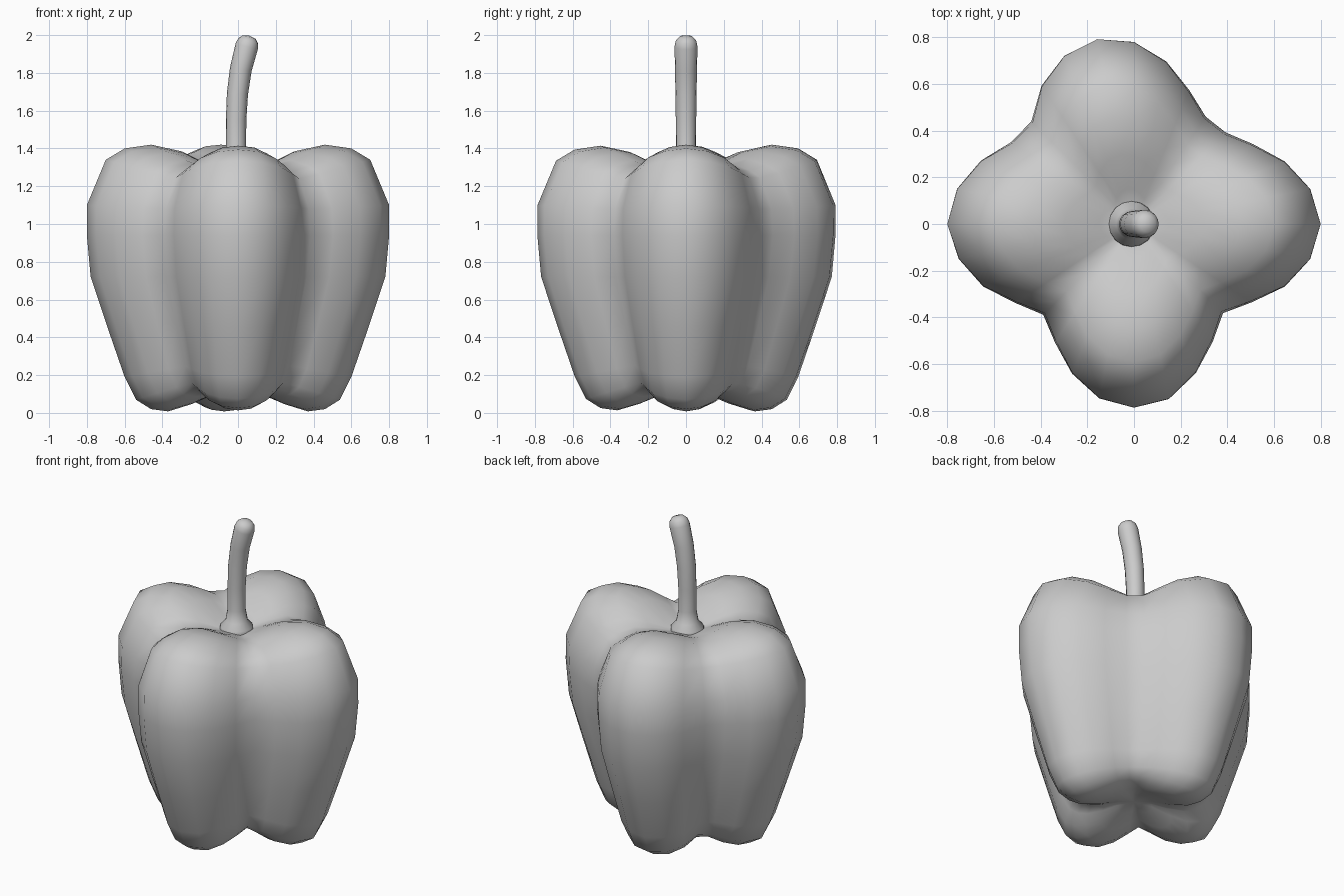
import bpy
import bmesh
from math import sin, cos, pi, radians
from mathutils import Vector, Matrix

if "Cube" in bpy.data.objects:
    bpy.data.objects.remove(bpy.data.objects["Cube"])


def finish(name, bm):
    bmesh.ops.recalc_face_normals(bm, faces=bm.faces)
    mesh = bpy.data.meshes.new(name)
    bm.to_mesh(mesh)
    bm.free()
    for p in mesh.polygons:
        p.use_smooth = True
    obj = bpy.data.objects.new(name, mesh)
    bpy.context.collection.objects.link(obj)
    return obj


def skin(name, rings, start, end):
    """Bridge rings of points and close both ends to a pole."""
    bm = bmesh.new()
    loops = [[bm.verts.new(p) for p in ring] for ring in rings]
    n = len(loops[0])
    for a, b in zip(loops, loops[1:]):
        for i in range(n):
            j = (i + 1) % n
            bm.faces.new((a[i], a[j], b[j], b[i]))
    for loop, pole in ((loops[0], start), (loops[-1], end)):
        v = bm.verts.new(pole)
        for i in range(n):
            bm.faces.new((v, loop[i], loop[(i + 1) % n]))
    return finish(name, bm)


# Widest radius around the body: four uneven lobes with grooves between
girth = [.80, .77, .70, .615, .555, .553, .62, .71, .78, .807, .78, .713, .622, .632, .71, .773,
         .80, .766, .70, .61, .55, .61, .694, .762, .787, .765, .692, .607, .54, .605, .70, .77]
# Side profiles (radius, height) along a lobe crest and along a groove
crest = [(.12, .10), (.25, .045), (.37, .008), (.46, .02), (.54, .07), (.60, .19), (.69, .45),
         (.78, .72), (.80, .94), (.80, 1.10), (.70, 1.34), (.60, 1.40), (.46, 1.42),
         (.30, 1.385), (.15, 1.31)]
groove = [(.09, .12), (.17, .11), (.25, .115), (.30, .13), (.34, .16), (.385, .25), (.45, .48),
          (.515, .72), (.54, .94), (.53, 1.08), (.46, 1.24), (.40, 1.275), (.30, 1.31),
          (.20, 1.30), (.10, 1.28)]

# Pepper body
rings = []
for (r1, z1), (r0, z0) in zip(crest, groove):
    ring = []
    for i, g in enumerate(girth):
        w = (g - .54) / .26
        a = 2 * pi * i / len(girth)
        r = r0 + (r1 - r0) * w
        z = z0 + (z1 - z0) * min(w, 1)
        ring.append((r * cos(a), r * sin(a), z))
    rings.append(ring)
skin("pepper_body", rings, (0, 0, .12), (0, 0, 1.26))

# Curved stem with flared foot: centre x, height, radius, tilt in degrees
path = [(-.01, 1.24, .085, 0), (-.01, 1.27, .10, 0), (-.01, 1.30, .097, 0), (-.01, 1.335, .066, 0),
        (-.01, 1.41, .053, 0), (-.01, 1.55, .054, 2), (-.003, 1.69, .056, 5), (.015, 1.82, .058, 10),
        (.046, 1.94, .061, 15), (.054, 1.97, .054, 15), (.059, 1.99, .035, 15)]
rings = []
for x, z, r, tilt in path:
    m = Matrix.Translation((x, 0, z)) @ Matrix.Rotation(radians(tilt), 4, 'Y')
    rings.append([m @ Vector((r * cos(a), r * sin(a), 0))
                  for a in (2 * pi * k / 16 for k in range(16))])
skin("stem", rings, (-.01, 0, 1.23), (.06, 0, 1.997))
